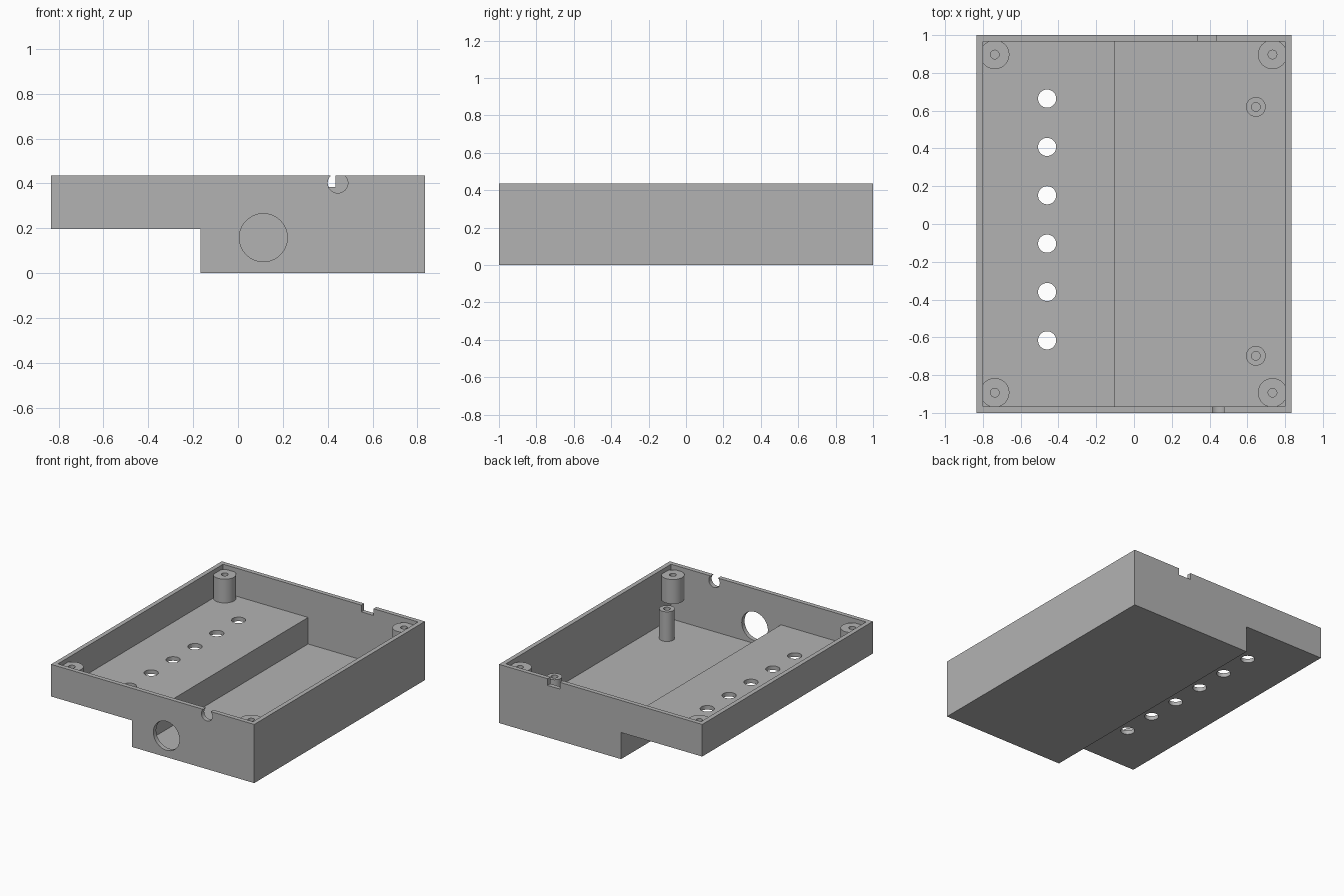
import bpy, bmesh, math
from mathutils import Matrix

cube = bpy.data.objects.get("Cube")
if cube:
    bpy.data.objects.remove(cube, do_unlink=True)

grey = bpy.data.materials.new("plain grey")
grey.use_nodes = True
grey.diffuse_color = (0.45, 0.45, 0.45, 1)
bsdf = next(n for n in grey.node_tree.nodes if n.type == "BSDF_PRINCIPLED")
bsdf.inputs["Base Color"].default_value = grey.diffuse_color

# Main dimensions
HALF_X, HALF_Y, TOP = 0.833, 1.0, 0.435
WALL, FLOOR = 0.033, 0.03
STEP_Z, STEP_OUT, STEP_IN = 0.197, -0.168, -0.102
SEGMENTS = 64


def finish(name, bm):
    bmesh.ops.recalc_face_normals(bm, faces=bm.faces)
    mesh = bpy.data.meshes.new(name)
    bm.to_mesh(mesh)
    bm.free()
    mesh.materials.append(grey)
    obj = bpy.data.objects.new(name, mesh)
    bpy.context.collection.objects.link(obj)
    return obj


def stepped_prism(name, left, right, half_y, step_x, low, shelf, top):
    """Step-shaped cross-section extruded along y."""
    outline = [(left, shelf), (step_x, shelf), (step_x, low),
               (right, low), (right, top), (left, top)]
    bm = bmesh.new()
    face = bm.faces.new([bm.verts.new((x, -half_y, z)) for x, z in outline])
    new = bmesh.ops.extrude_face_region(bm, geom=[face])["geom"]
    bmesh.ops.translate(bm, vec=(0, 2 * half_y, 0),
                        verts=[v for v in new if isinstance(v, bmesh.types.BMVert)])
    return finish(name, bm)


def rod(name, centre, radius, depth, along_y=False):
    bm = bmesh.new()
    matrix = Matrix.Translation(centre)
    if along_y:
        matrix = matrix @ Matrix.Rotation(math.pi / 2, 4, "X")
    bmesh.ops.create_cone(bm, cap_ends=True, segments=SEGMENTS, radius1=radius,
                          radius2=radius, depth=depth, matrix=matrix)
    return finish(name, bm)


def block(name, centre, size):
    bm = bmesh.new()
    bmesh.ops.create_cube(bm, size=1, matrix=Matrix.Translation(centre)
                          @ Matrix.Diagonal((*size, 1)))
    return finish(name, bm)


def activate(obj):
    bpy.ops.object.select_all(action="DESELECT")
    obj.select_set(True)
    bpy.context.view_layer.objects.active = obj


def cut(obj, cutter):
    cutter.hide_render = True
    mod = obj.modifiers.new("cut", "BOOLEAN")
    mod.operation, mod.solver, mod.object = "DIFFERENCE", "EXACT", cutter
    activate(obj)
    bpy.ops.object.modifier_apply(modifier=mod.name)
    bpy.data.objects.remove(cutter, do_unlink=True)


def smooth(obj):
    activate(obj)
    bpy.ops.object.shade_smooth_by_angle(angle=math.radians(30))


def post(name, x, y, base, top, radius, hole, depth):
    """Round post with a blind screw hole, lofted from rings."""
    bm = bmesh.new()
    rings = []
    for r, z in [(radius, base), (radius, top), (hole, top), (hole, top - depth)]:
        rings.append(bmesh.ops.create_circle(
            bm, segments=SEGMENTS, radius=r,
            matrix=Matrix.Translation((x, y, z)))["verts"])
    for a, b in zip(rings, rings[1:]):
        for i in range(SEGMENTS):
            j = (i + 1) % SEGMENTS
            bm.faces.new((a[i], a[j], b[j], b[i]))
    bm.faces.new(rings[0])
    bm.faces.new(rings[-1])
    smooth(finish(name, bm))


# Stepped tray, hollowed from above
tray = stepped_prism("tray", -HALF_X, HALF_X, HALF_Y, STEP_OUT, 0, STEP_Z, TOP)
shelf_top = STEP_Z + FLOOR
cut(tray, stepped_prism("cavity", -HALF_X + WALL, HALF_X - WALL, HALF_Y - WALL,
                        STEP_IN, FLOOR, shelf_top, TOP + 0.2))

# Row of holes through the raised floor
for i in range(6):
    cut(tray, rod("floor_hole", (-0.46, 0.664 - 0.256 * i, STEP_Z), 0.048, 0.3))

# Large front opening, round cable notch in front, square notch at back
cut(tray, rod("front_opening", (0.113, -HALF_Y, 0.158), 0.107, 0.16, True))
cut(tray, rod("round_notch", (0.445, -HALF_Y, 0.402), 0.045, 0.16, True))
cut(tray, block("square_notch", (0.385, HALF_Y, TOP), (0.1, 0.16, 0.1)))
smooth(tray)

# Lid posts in the four corners
for side, x in (("right", -0.737), ("left", 0.733)):
    for end, y in (("front", -0.893), ("back", 0.897)):
        post(f"corner_post_{end}_{side}", x, y, shelf_top - 0.005, 0.403,
             0.077, 0.023, 0.15)

# Board posts on the low floor
for end, y in (("front", -0.698), ("back", 0.62)):
    post(f"board_post_{end}", 0.645, y, FLOOR - 0.005, 0.25, 0.052, 0.023, 0.15)
